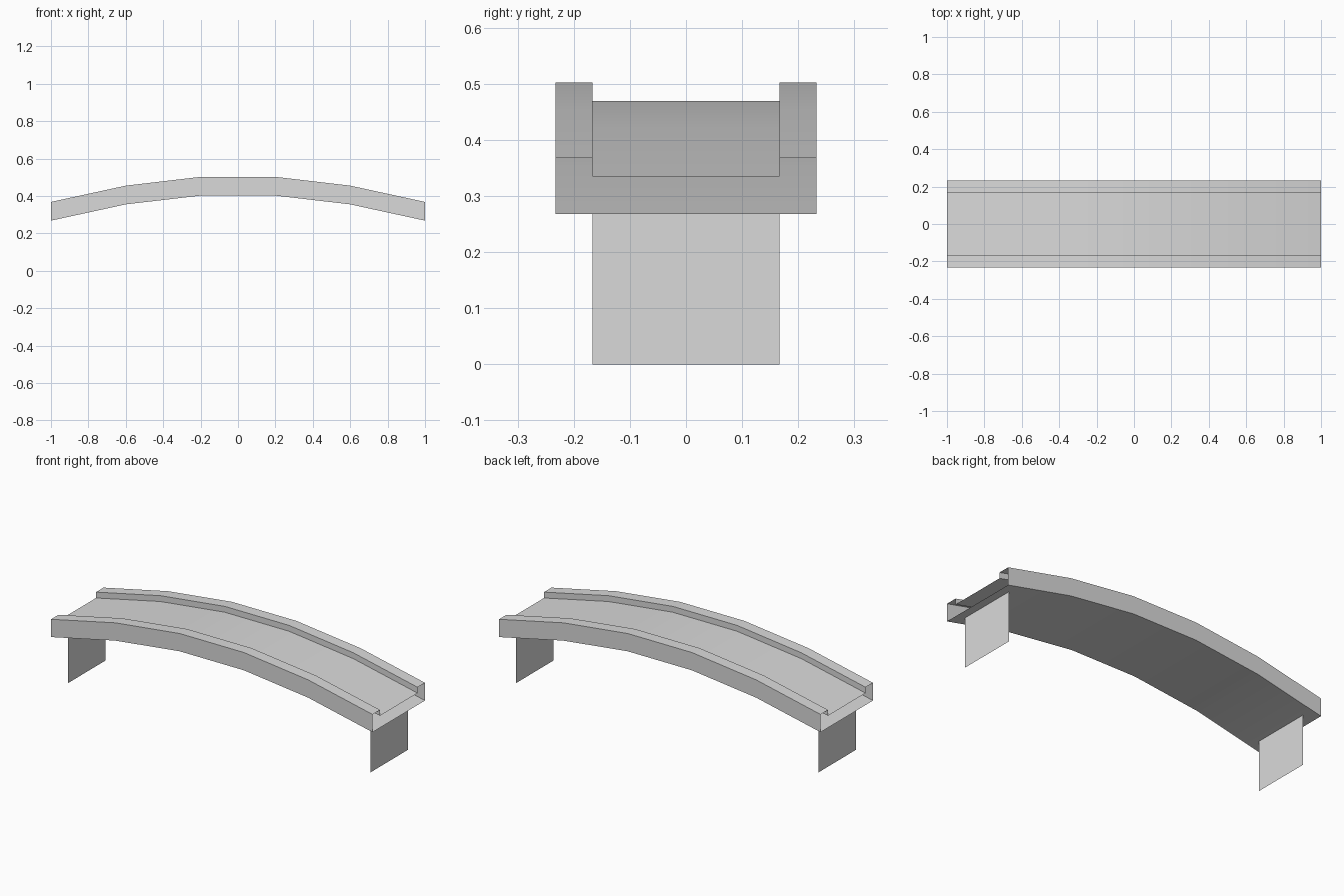
import bpy
import bmesh

cube = bpy.data.objects.get("Cube")
if cube:
    bpy.data.objects.remove(cube, do_unlink=True)

grey = bpy.data.materials.new("light grey")
grey.use_nodes = True
colour = (0.7, 0.7, 0.7, 1)
grey.diffuse_color = colour
grey.node_tree.nodes["Principled BSDF"].inputs["Base Color"].default_value = colour


def make_object(name, bm):
    mesh = bpy.data.meshes.new(name)
    bm.to_mesh(mesh)
    bm.free()
    mesh.materials.append(grey)
    obj = bpy.data.objects.new(name, mesh)
    bpy.context.collection.objects.link(obj)
    return obj


# Arched deck: a hollow channel section swept along the arch, open at both ends
half = [(0.233, 0.0), (0.233, 0.1), (0.167, 0.1), (0.167, 0.067)]
section = half + [(-y, z) for y, z in reversed(half)]
rise = [(0.2, 0.402), (0.6, 0.355), (1.0, 0.268)]
arch = [(-x, z) for x, z in reversed(rise)] + rise

bm = bmesh.new()
rings = [[bm.verts.new((x, y, base + z)) for y, z in section] for x, base in arch]
for a, b in zip(rings, rings[1:]):
    for i in range(len(section)):
        j = (i + 1) % len(section)
        bm.faces.new((a[i], a[j], b[j], b[i]))
bmesh.ops.recalc_face_normals(bm, faces=bm.faces)
deck = make_object("arched_deck", bm)
bpy.ops.object.select_all(action="DESELECT")
deck.select_set(True)
bpy.context.view_layer.objects.active = deck
bpy.ops.object.shade_smooth_by_angle(angle=0.52)

# Thin support panels under each end, facing outwards
for name, side in (("left_support", 1), ("right_support", -1)):
    bm = bmesh.new()
    corners = [(-0.167, 0), (0.167, 0), (0.167, 0.281), (-0.167, 0.281)]
    bm.faces.new([bm.verts.new((side * 0.94, side * y, z)) for y, z in corners])
    make_object(name, bm)
